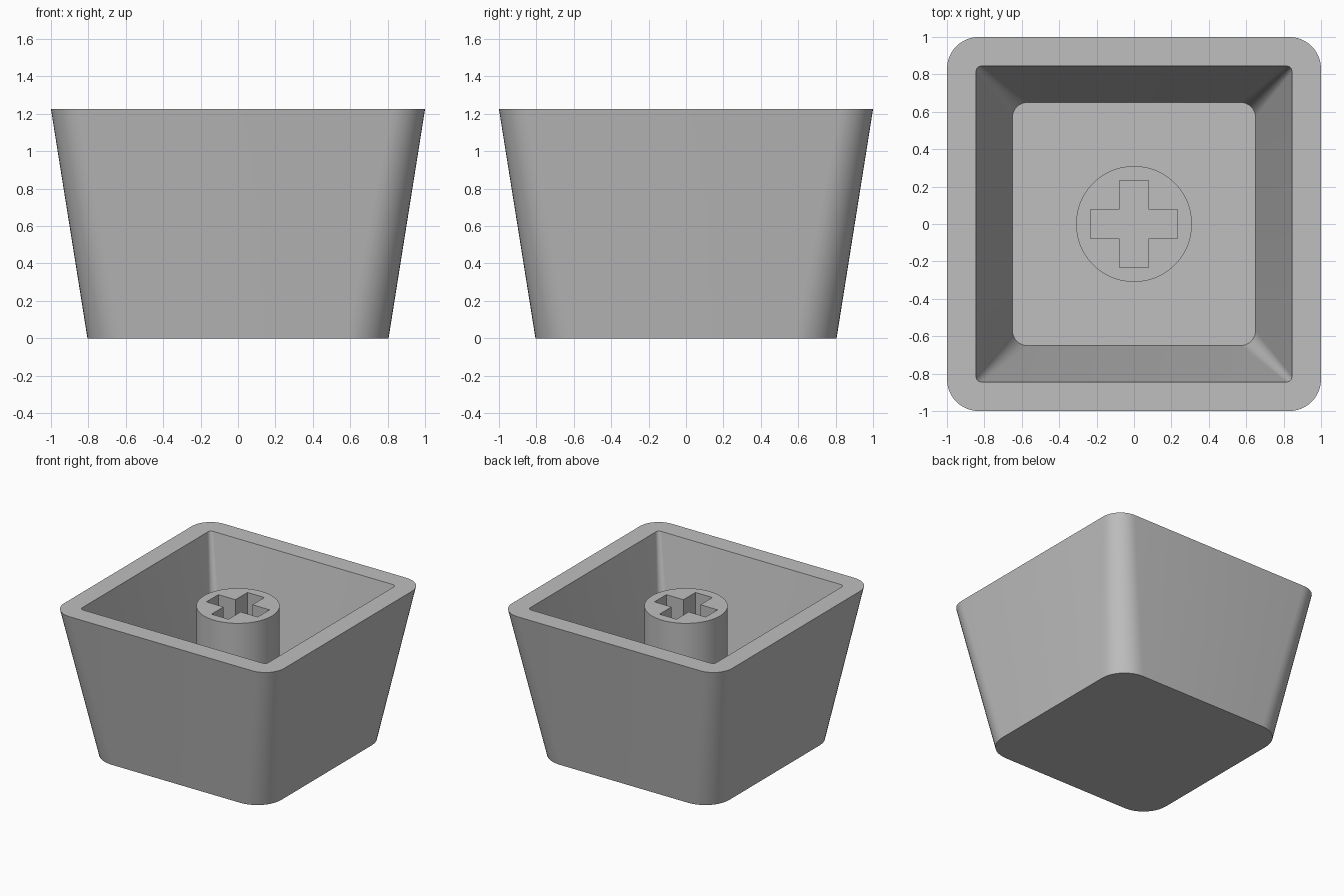
import bpy, bmesh, math

cube = bpy.data.objects.get("Cube")
if cube:
    bpy.data.objects.remove(cube, do_unlink=True)

HEIGHT, FLOOR, STEM_TOP = 1.225, 0.16, 1.155

grey = bpy.data.materials.new("light grey plastic")
grey.use_nodes = True
grey.diffuse_color = (0.52, 0.52, 0.52, 1)
bsdf = next(n for n in grey.node_tree.nodes if n.type == 'BSDF_PRINCIPLED')
bsdf.inputs["Base Color"].default_value = grey.diffuse_color


def rounded_square(half, radius, steps=10):
    """Outline points of a square with rounded corners."""
    points = []
    for corner in range(4):
        mid = math.radians(45 + 90 * corner)
        cx = math.copysign(half - radius, math.cos(mid))
        cy = math.copysign(half - radius, math.sin(mid))
        for i in range(steps + 1):
            a = math.radians(90 * (corner + i / steps))
            points.append((cx + radius * math.cos(a), cy + radius * math.sin(a)))
    return points


def loft(name, sections):
    """Skin a list of (outline, z) sections and cap both ends."""
    bm = bmesh.new()
    rings = [[bm.verts.new((x, y, z)) for x, y in outline] for outline, z in sections]
    for low, high in zip(rings, rings[1:]):
        for i in range(len(low)):
            j = (i + 1) % len(low)
            bm.faces.new((low[i], low[j], high[j], high[i]))
    bm.faces.new(rings[0][::-1])
    bm.faces.new(rings[-1])
    bmesh.ops.recalc_face_normals(bm, faces=bm.faces)
    mesh = bpy.data.meshes.new(name)
    bm.to_mesh(mesh)
    bm.free()
    mesh.materials.append(grey)
    obj = bpy.data.objects.new(name, mesh)
    bpy.context.collection.objects.link(obj)
    return obj


def activate(obj):
    bpy.ops.object.select_all(action='DESELECT')
    obj.select_set(True)
    bpy.context.view_layer.objects.active = obj


# Hollow tapered shell: outside wall, flat rim, inside wall, floor
shell = loft("cap_shell", [
    (rounded_square(0.805, 0.22), 0),
    (rounded_square(1.0, 0.17), HEIGHT),
    (rounded_square(0.845, 0.03), HEIGHT),
    (rounded_square(0.65, 0.08), FLOOR),
])

# Round stem standing on the floor
circle = [(0.31 * math.cos(math.tau * i / 64), 0.31 * math.sin(math.tau * i / 64))
          for i in range(64)]
stem = loft("stem", [(circle, FLOOR), (circle, STEM_TOP)])

# Cross-shaped socket through the stem
arm, width = 0.233, 0.077
quarter = [(arm, -width), (arm, width), (width, width)]
cross = []
for turn in range(4):
    for x, y in quarter:
        for _ in range(turn):
            x, y = -y, x
        cross.append((x, y))
cutter = loft("socket_cutter", [(cross, FLOOR - 0.1), (cross, STEM_TOP + 0.1)])
cutter.hide_render = True

socket = stem.modifiers.new("socket", 'BOOLEAN')
socket.operation = 'DIFFERENCE'
socket.solver = 'EXACT'
socket.object = cutter
activate(stem)
bpy.ops.object.modifier_apply(modifier=socket.name)
bpy.data.objects.remove(cutter, do_unlink=True)

for part in (shell, stem):
    activate(part)
    bpy.ops.object.shade_smooth_by_angle(angle=math.radians(30))
